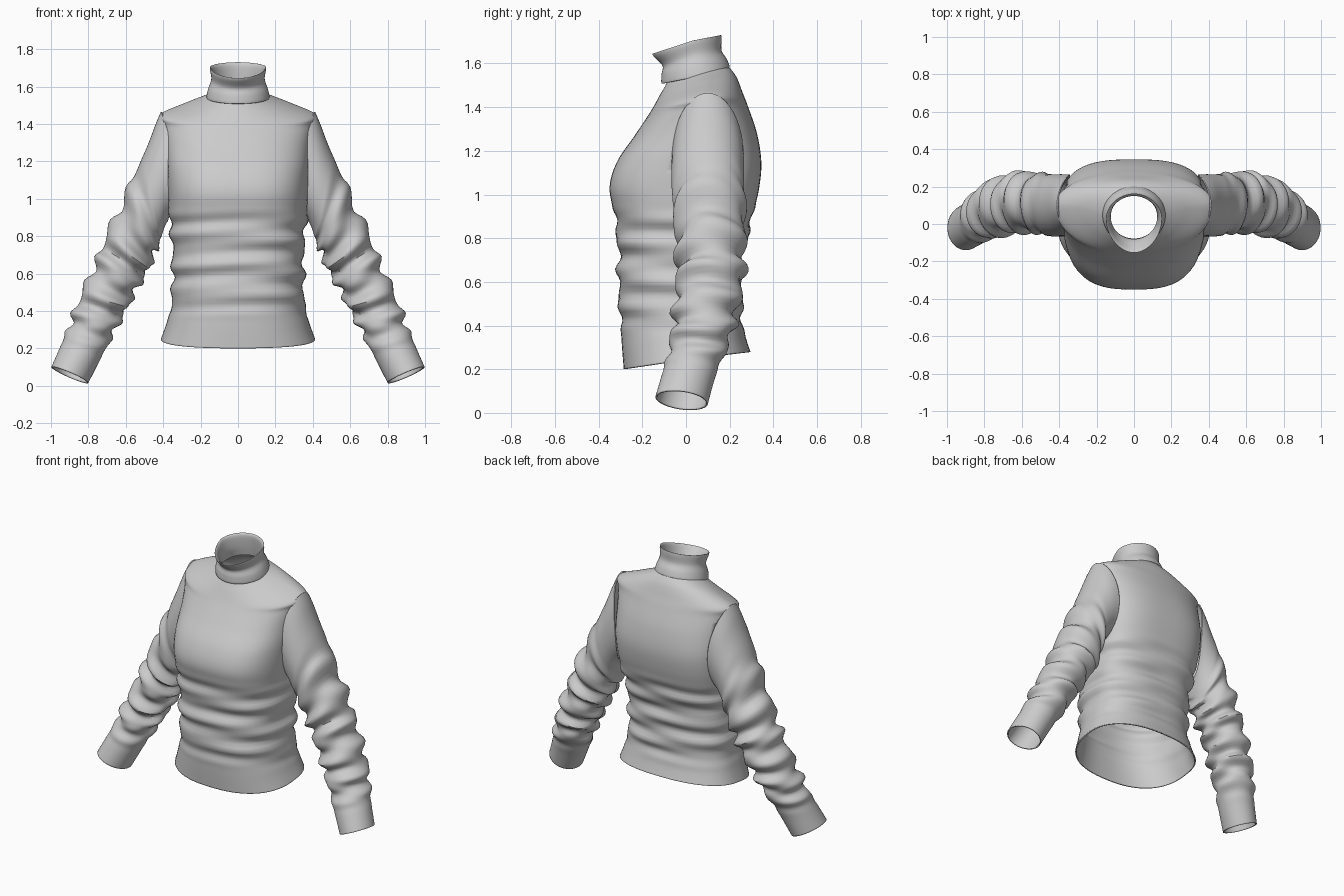
import bpy, bmesh, math
from math import sin, cos, pi

if "Cube" in bpy.data.objects:
    bpy.data.objects.remove(bpy.data.objects["Cube"])


def spline(keys, steps):
    """Catmull-Rom interpolation of rows of numbers."""
    out, n = [], len(keys)
    for i in range(n - 1):
        a, b, c, d = keys[max(i - 1, 0)], keys[i], keys[i + 1], keys[min(i + 2, n - 1)]
        for s in range(steps):
            t = s / steps
            out.append([0.5 * (2 * q + (r - p) * t + (2 * p - 5 * q + 4 * r - u) * t * t
                               + (3 * q - p - 3 * r + u) * t ** 3)
                        for p, q, r, u in zip(a, b, c, d)])
    out.append(list(keys[-1]))
    return out


def loft(name, rings, cut=None, thickness=0.0, mirror=False):
    """Skin closed rings of points into an open tube."""
    bm = bmesh.new()
    vs = [[bm.verts.new(p) for p in ring] for ring in rings]
    n = len(rings[0])
    for a, b in zip(vs, vs[1:]):
        for j in range(n):
            k = (j + 1) % n
            bm.faces.new((a[j], a[k], b[k], b[j]))
    if cut:
        doomed = [f for f in bm.faces if cut(f.calc_center_median())]
        bmesh.ops.delete(bm, geom=doomed, context='FACES')
    mesh = bpy.data.meshes.new(name)
    bm.to_mesh(mesh)
    bm.free()
    ob = bpy.data.objects.new(name, mesh)
    bpy.context.collection.objects.link(ob)
    if mirror:
        ob.modifiers.new("mirror", 'MIRROR').use_mirror_merge = False
    if thickness:
        mod = ob.modifiers.new("cloth", 'SOLIDIFY')
        mod.thickness, mod.offset = thickness, -1
    bpy.ops.object.select_all(action='DESELECT')
    ob.select_set(True)
    bpy.context.view_layer.objects.active = ob
    bpy.ops.object.shade_smooth_by_angle(angle=math.radians(50))
    return ob


def bump(v, lo, hi, fade):
    """Smooth 0-1 envelope between lo and hi."""
    t = max(0, min(1, (v - lo) / fade, (hi - v) / fade))
    return t * t * (3 - 2 * t)


def body_ring(key, n=72, fold=None):
    """Superellipse ring with separate front, side and back heights."""
    zf, zs, zb, w, yf, yb, ys, e = key
    pts = []
    for j in range(n):
        t = 2 * pi * j / n
        c, s = cos(t), sin(t)
        r = (abs(c) ** e + abs(s) ** e) ** (-1 / e)
        depth, dz = (yb - ys, zb - zs) if s > 0 else (ys - yf, zf - zs)
        z = zs + dz * abs(s) * r
        d = fold(t, z) if fold else 0
        pts.append((w * c * r + d * c, ys + depth * s * r + d * s, z))
    return pts


def torso_fold(t, z):
    a = 0.010 * sin(2 * pi * z / 0.15 + 1.3 * cos(t) + 0.8 * sin(2 * t + 1))
    b = 0.005 * sin(2 * pi * z / 0.095 - 2.2 * cos(t) + 2)
    return (a + b) * bump(z, 0.34, 0.98, 0.14)


# Torso: front z, side z, back z, half width, front y, back y, side y, roundness
torso = [
    (.20, .25, .28, .412, -.285, .295, .03, 2.4),
    (.30, .335, .36, .382, -.293, .270, .03, 2.4),
    (.42, .44, .45, .356, -.300, .256, .03, 2.4),
    (.60, .60, .60, .352, -.310, .258, .03, 2.5),
    (.75, .75, .75, .352, -.310, .268, .04, 2.6),
    (.90, .90, .90, .368, -.326, .305, .07, 2.8),
    (1.03, 1.03, 1.03, .377, -.350, .335, .09, 2.9),
    (1.15, 1.16, 1.15, .385, -.316, .345, .10, 2.8),
    (1.27, 1.29, 1.28, .393, -.235, .325, .10, 2.5),
    (1.36, 1.40, 1.40, .408, -.175, .285, .10, 2.2),
    (1.40, 1.455, 1.46, .412, -.150, .262, .10, 2.1),
    (1.455, 1.51, 1.54, .28, -.120, .230, .09, 2.0),
    (1.50, 1.548, 1.59, .165, -.094, .190, .05, 2.0),
    (1.53, 1.58, 1.61, .135, -.085, .165, .04, 2.0),
]


def in_armhole(p):
    return abs(p.x) > .3 and ((p.y - .1) / .14) ** 2 + ((p.z - 1.17) / .26) ** 2 < 1


loft("torso", [body_ring(k, fold=torso_fold) for k in spline(torso, 8)],
     cut=in_armhole, thickness=.008)

# Folded turtleneck: outer lower edge, over the rim, then down the inside
collar = [
    (1.520, 1.550, 1.590, .150, -.095, .185, .05, 2),
    (1.508, 1.540, 1.583, .168, -.112, .200, .05, 2),
    (1.550, 1.585, 1.620, .160, -.112, .187, .04, 2),
    (1.590, 1.640, 1.660, .143, -.108, .163, .04, 2),
    (1.630, 1.690, 1.712, .150, -.146, .163, .03, 1.9),
    (1.645, 1.705, 1.730, .148, -.152, .160, .03, 1.9),
    (1.625, 1.685, 1.710, .136, -.125, .150, .03, 1.9),
    (1.570, 1.610, 1.640, .124, -.082, .155, .04, 2),
    (1.500, 1.550, 1.580, .135, -.085, .165, .04, 2),
]
loft("turtleneck", [body_ring(k) for k in spline(collar, 5)])

# Sleeves: outer x, z, inner x, z, centre y, half depth
sleeve = [
    (.412, 1.465, .375, .88, .100, .165),
    (.440, 1.40, .388, .86, .100, .166),
    (.490, 1.27, .402, .82, .100, .166),
    (.590, 1.05, .430, .74, .110, .160),
    (.700, .81, .475, .64, .115, .150),
    (.765, .65, .535, .53, .110, .148),
    (.845, .475, .600, .41, .088, .142),
    (.900, .33, .660, .29, .060, .132),
    (.950, .21, .732, .15, .015, .122),
    (.998, .10, .800, .015, -.020, .120),
]


def sleeve_ring(key, u, n=48):
    ox, oz, ix, iz, yc, ry = key
    pts = []
    for j in range(n):
        t = 2 * pi * j / n
        c, s = cos(t), -sin(t)
        fold = .017 * sin(2 * pi * 10 * u + 1.6 * s + .7 * sin(2 * t))
        fold += .007 * sin(2 * pi * 15 * u - 2 * s + 1)
        k = 1 + fold * bump(u, .24, .90, .14) / .14
        seat = -.05 * s * s * max(0, 1 - u / .25)   # hug the armhole
        pts.append(((ox + ix) / 2 + (ox - ix) / 2 * c * k + seat,
                    yc + ry * s * k,
                    (oz + iz) / 2 + (oz - iz) / 2 * c * k - .015 * s * bump(u, .8, 1.3, .2)))
    return pts


rows = spline(sleeve, 10)
loft("sleeves", [sleeve_ring(k, i / (len(rows) - 1)) for i, k in enumerate(rows)],
     thickness=.008, mirror=True)
